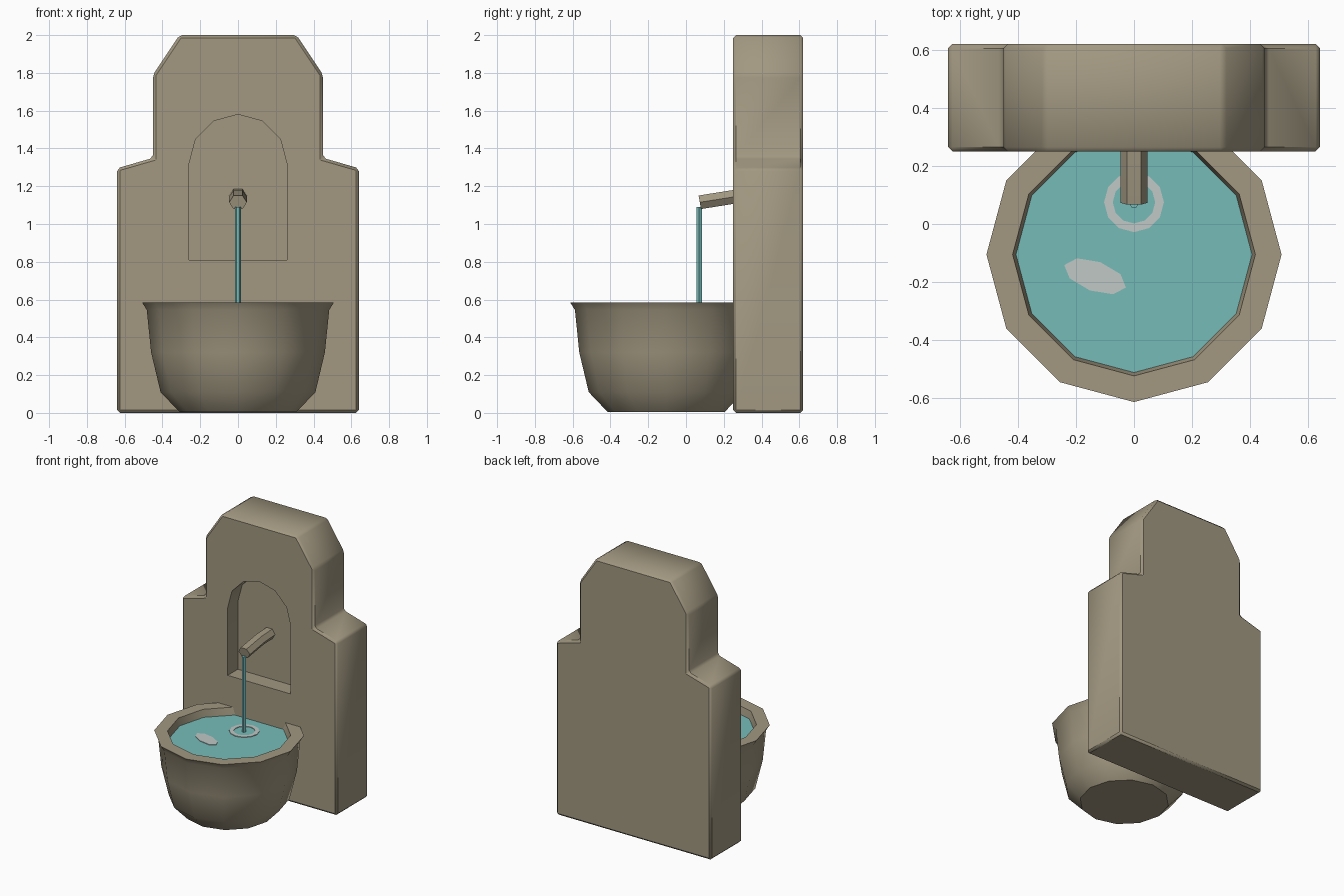
import bpy, bmesh, math
from mathutils import Matrix, Vector

cube = bpy.data.objects.get("Cube")
if cube:
    bpy.data.objects.remove(cube, do_unlink=True)


def material(name, rgb):
    m = bpy.data.materials.new(name)
    m.use_nodes = True
    m.diffuse_color = (*rgb, 1)
    m.node_tree.nodes["Principled BSDF"].inputs["Base Color"].default_value = (*rgb, 1)
    return m


stone = material("sandstone", (0.36, 0.315, 0.22))
water = material("teal water", (0.18, 0.50, 0.48))
foam = material("pale foam", (0.53, 0.58, 0.56))


def make(name, bm, mat, smooth=None):
    bmesh.ops.recalc_face_normals(bm, faces=bm.faces)
    mesh = bpy.data.meshes.new(name)
    bm.to_mesh(mesh)
    bm.free()
    ob = bpy.data.objects.new(name, mesh)
    bpy.context.collection.objects.link(ob)
    mesh.materials.append(mat)
    bpy.ops.object.select_all(action='DESELECT')
    ob.select_set(True)
    bpy.context.view_layer.objects.active = ob
    if smooth:
        bpy.ops.object.shade_smooth_by_angle(angle=math.radians(smooth))
    return ob


def prism(points, offset):
    """Closed solid from one outline pushed along an offset."""
    bm = bmesh.new()
    face = bm.faces.new([bm.verts.new(p) for p in points])
    ext = bmesh.ops.extrude_face_region(bm, geom=[face], use_keep_orig=True)
    verts = [g for g in ext["geom"] if isinstance(g, bmesh.types.BMVert)]
    bmesh.ops.translate(bm, verts=verts, vec=offset)
    return bm


def circle(n, rx, ry, centre, turn=0):
    rot = Matrix.Rotation(turn, 3, 'Z')
    steps = [math.tau * i / n for i in range(n)]
    return [rot @ Vector((rx * math.cos(a), ry * math.sin(a), 0)) + Vector(centre) for a in steps]


def loft(rings, closed=False):
    """Join equal rings with quads; cap the ends or close into a loop."""
    bm = bmesh.new()
    rows = [[bm.verts.new(p) for p in ring] for ring in rings]
    pairs = list(zip(rows, rows[1:])) + ([(rows[-1], rows[0])] if closed else [])
    for a, b in pairs:
        for i in range(len(a)):
            j = (i + 1) % len(a)
            bm.faces.new((a[i], a[j], b[j], b[i]))
    if not closed:
        bm.faces.new(rows[0])
        bm.faces.new(rows[-1])
    return bm


# Back wall: mirrored stepped outline with softened edges
half = [(0.64, 0), (0.64, 1.295), (0.45, 1.35), (0.45, 1.79), (0.31, 2.0)]
outline = half + [(-x, z) for x, z in reversed(half)]
wall = make("back_wall", prism([(x, 0.25, z) for x, z in outline], (0, 0.37, 0)), stone)
bevel = wall.modifiers.new("soft_edges", 'BEVEL')
bevel.width = 0.015
bevel.segments = 1
bevel.limit_method = 'ANGLE'
bevel.angle_limit = math.radians(15)
bpy.ops.object.modifier_apply(modifier=bevel.name)

# Arched niche cut into the wall
arch = [(0.26 * math.cos(math.pi * i / 6), 1.315 + 0.265 * math.sin(math.pi * i / 6)) for i in range(7)]
arch = [(0.26, 0.81)] + arch + [(-0.26, 0.81)]
cutter = make("niche_cutter", prism([(x, 0.1, z) for x, z in arch], (0, 0.27, 0)), stone)
cutter.hide_render = True
bpy.ops.object.select_all(action='DESELECT')
wall.select_set(True)
bpy.context.view_layer.objects.active = wall
cut = wall.modifiers.new("niche", 'BOOLEAN')
cut.object = cutter
cut.operation = 'DIFFERENCE'
cut.solver = 'EXACT'
bpy.ops.object.modifier_apply(modifier=cut.name)
bpy.data.objects.remove(cutter, do_unlink=True)
bpy.ops.object.shade_smooth_by_angle(angle=math.radians(40))

# Basin: outer profile, rim, then inner wall down to the floor
BASIN_Y = -0.105
profile = [(0.31, 0.005), (0.41, 0.11), (0.46, 0.32), (0.483, 0.545), (0.508, 0.585),
           (0.418, 0.585), (0.40, 0.50), (0.36, 0.25), (0.25, 0.10)]
make("basin", loft([circle(12, r, r, (0, BASIN_Y, z)) for r, z in profile]), stone, 40)

# Water surface, ripple ring and glint
LEVEL = 0.53
make("water_surface", prism(circle(12, 0.407, 0.407, (0, BASIN_Y, LEVEL)), (0, 0, -0.02)), water)
ring = [circle(12, r, r, (0, 0.075, LEVEL + z))
        for r, z in ((0.073, 0), (0.073, 0.004), (0.103, 0.004), (0.103, 0))]
make("ripple_ring", loft(ring, closed=True), foam)
glint = circle(8, 0.113, 0.052, (-0.134, -0.18, LEVEL), math.radians(-20))
make("water_glint", prism(glint, (0, 0, 0.004)), foam)

# Bent six-sided spout
spout = []
for y, z, tilt in ((0.073, 1.115, -10), (0.25, 1.143, -6), (0.39, 1.15, 0)):
    lean = Matrix.Rotation(math.radians(90 - tilt), 3, 'X')
    spout.append([lean @ p + Vector((0, y, z)) for p in circle(6, 0.047, 0.042, (0, 0, 0))])
make("spout", loft(spout), stone, 30)

# Falling stream
make("water_stream", prism(circle(6, 0.016, 0.016, (0, 0.07, LEVEL)), (0, 0, 1.09 - LEVEL)), water, 30)
